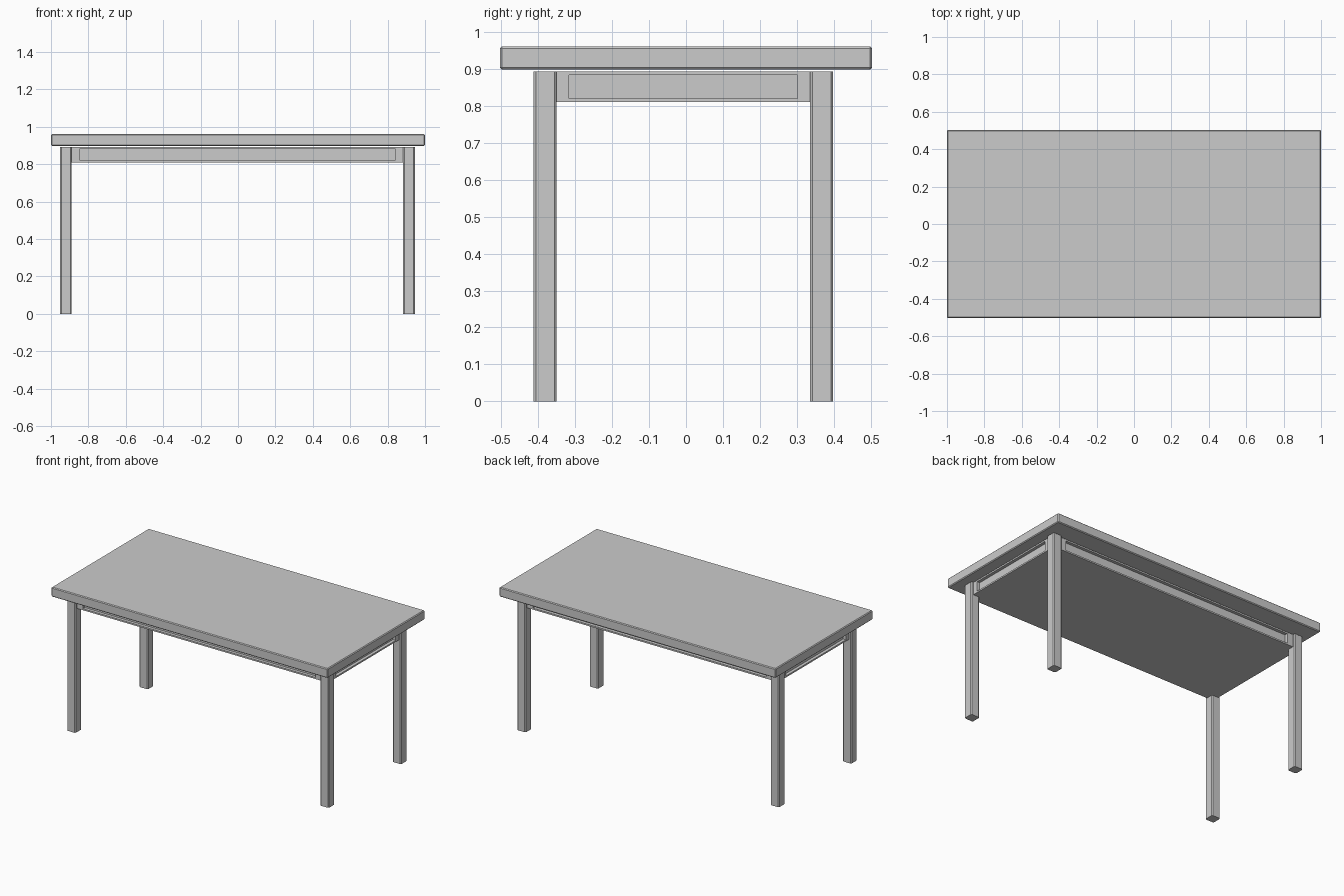
import bpy, bmesh

if "Cube" in bpy.data.objects:
    bpy.data.objects.remove(bpy.data.objects["Cube"])


def box(name, lo, hi, bevel=0.0, vertical_only=False):
    bm = bmesh.new()
    bmesh.ops.create_cube(bm, size=1)
    for v in bm.verts:
        v.co = [lo[i] + (v.co[i] + 0.5) * (hi[i] - lo[i]) for i in range(3)]
    if bevel:
        edges = [e for e in bm.edges if not vertical_only
                 or abs(e.verts[0].co.z - e.verts[1].co.z) > 1e-4]
        bmesh.ops.bevel(bm, geom=edges, offset=bevel, segments=1, affect='EDGES')
    return finish(name, bm)


def finish(name, bm):
    bmesh.ops.recalc_face_normals(bm, faces=bm.faces)
    mesh = bpy.data.meshes.new(name)
    bm.to_mesh(mesh)
    bm.free()
    ob = bpy.data.objects.new(name, mesh)
    bpy.context.collection.objects.link(ob)
    return ob


# Table top slab with a small chamfer
box("table_top", (-1, -0.503, 0.898), (1, 0.503, 0.96), 0.005)

# Four square legs with chamfered corners; the base sits slightly off centre
CX, CY, HALF = -0.003, -0.007, 0.031
for xn, sx in (("left", -1), ("right", 1)):
    for yn, sy in (("front", -1), ("back", 1)):
        x, y = CX + sx * 0.917, CY + sy * 0.374
        box(f"{yn}_{xn}_leg", (x - HALF, y - HALF, 0),
            (x + HALF, y + HALF, 0.893), 0.006, True)

# Apron block between the legs, with a recessed panel on each side
AX, AY, Z0, Z1 = 0.933, 0.39, 0.81, 0.893
PX, PY, PZ0, PZ1, DEPTH = 0.843, 0.309, 0.82, 0.883, 0.02
apron = box("apron", (CX - AX, CY - AY, Z0), (CX + AX, CY + AY, Z1))
bm = bmesh.new()
bm.from_mesh(apron.data)
for face in [f for f in bm.faces if abs(f.normal.z) < 0.5]:
    n = face.normal.copy()
    # inset the side face, then fit the new rim to the panel size
    bmesh.ops.inset_individual(bm, faces=[face], thickness=0.01)
    for v in face.verts:
        if abs(n.x) > 0.5:
            v.co.y = CY + (PY if v.co.y > CY else -PY)
        else:
            v.co.x = CX + (PX if v.co.x > CX else -PX)
        v.co.z = PZ1 if v.co.z > 0.85 else PZ0
    # push the panel inward
    pushed = bmesh.ops.extrude_discrete_faces(bm, faces=[face])["faces"][0]
    for v in pushed.verts:
        v.co -= n * DEPTH
bmesh.ops.recalc_face_normals(bm, faces=bm.faces)
bm.to_mesh(apron.data)
bm.free()
